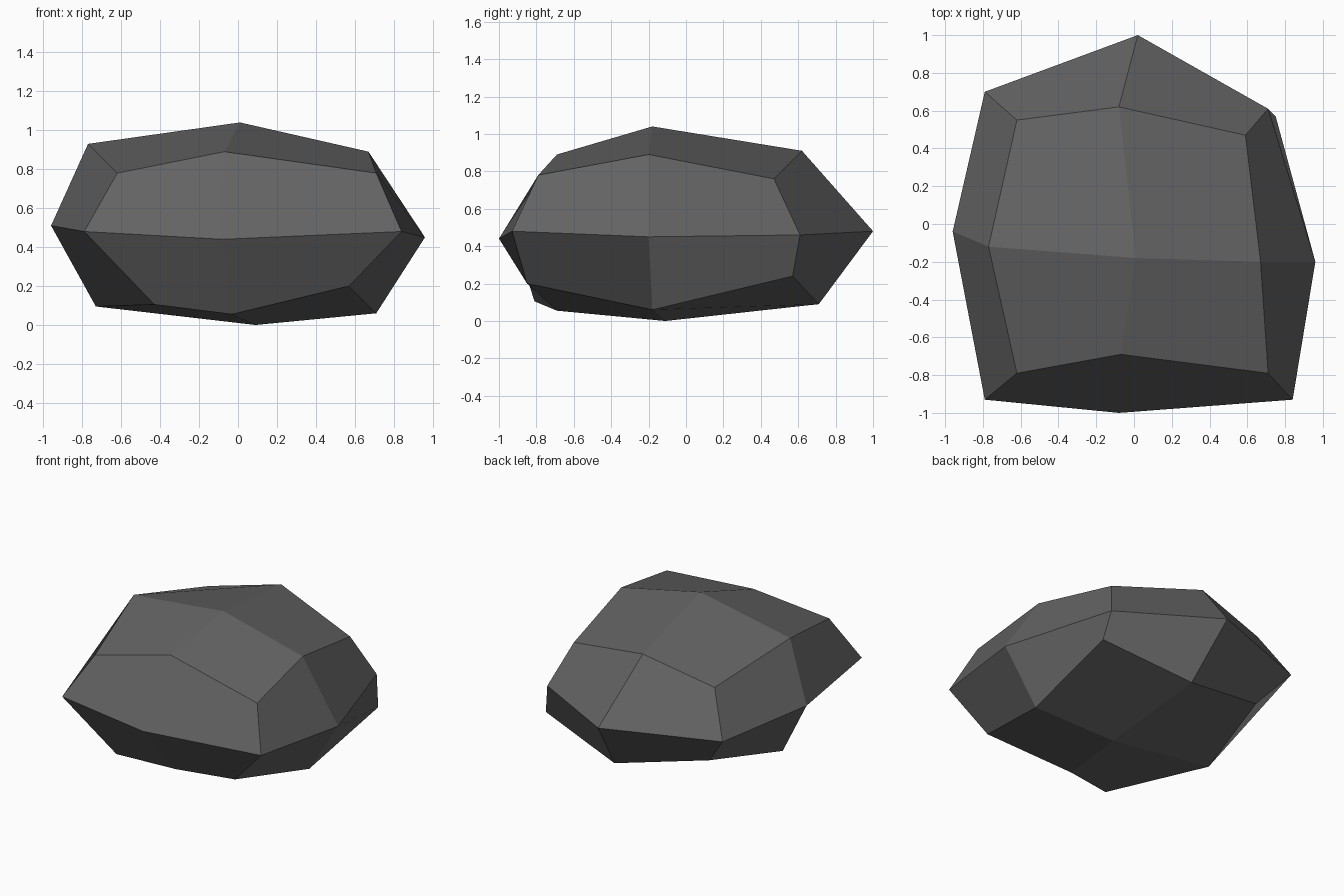
import bpy, bmesh

if "Cube" in bpy.data.objects:
    bpy.data.objects.remove(bpy.data.objects["Cube"])

# Sculpted positions of a once-subdivided cube: layers bottom / middle / top,
# each layer has rows front -> back, each row runs left -> right
LAYERS = [
    [[(-.43, -.81, .105), (-.03, -.69, .055), (.57, -.85, .20)],
     [(-.73, -.09, .095), (.09, -.11, 0), (.71, -.18, .06)],
     [(-.59, .57, .24), (.09, .71, .09), (.75, .57, .24)]],
    [[(-.79, -.93, .48), (-.08, -1, .44), (.84, -.93, .48)],
     [(-.96, -.04, .51), None, (.96, -.20, .45)],
     [(-.79, .70, .48), (.02, 1, .48), (.71, .61, .46)]],
    [[(-.62, -.79, .78), (-.07, -.69, .89), (.71, -.79, .78)],
     [(-.77, -.12, .93), (.01, -.18, 1.04), (.67, -.20, .89)],
     [(-.62, .55, .78), (-.08, .62, .91), (.59, .47, .76)]],
]

# Rock: cube divided into a 2x2 grid per side, then each point pushed into place
bm = bmesh.new()
bmesh.ops.create_cube(bm, size=2)
bmesh.ops.subdivide_edges(bm, edges=bm.edges[:], cuts=1, use_grid_fill=True)
for v in bm.verts:
    i, j, k = (round(c) + 1 for c in v.co)
    v.co = LAYERS[k][j][i]
bmesh.ops.recalc_face_normals(bm, faces=bm.faces[:])

mesh = bpy.data.meshes.new("rock")
bm.to_mesh(mesh)
bm.free()

# Single dark grey stone colour, flat shaded
stone = bpy.data.materials.new("dark grey stone")
stone.diffuse_color = (0.125, 0.125, 0.125, 1)
stone.use_nodes = True
stone.node_tree.nodes["Principled BSDF"].inputs["Base Color"].default_value = stone.diffuse_color
mesh.materials.append(stone)
rock = bpy.data.objects.new("rock", mesh)
bpy.context.collection.objects.link(rock)
